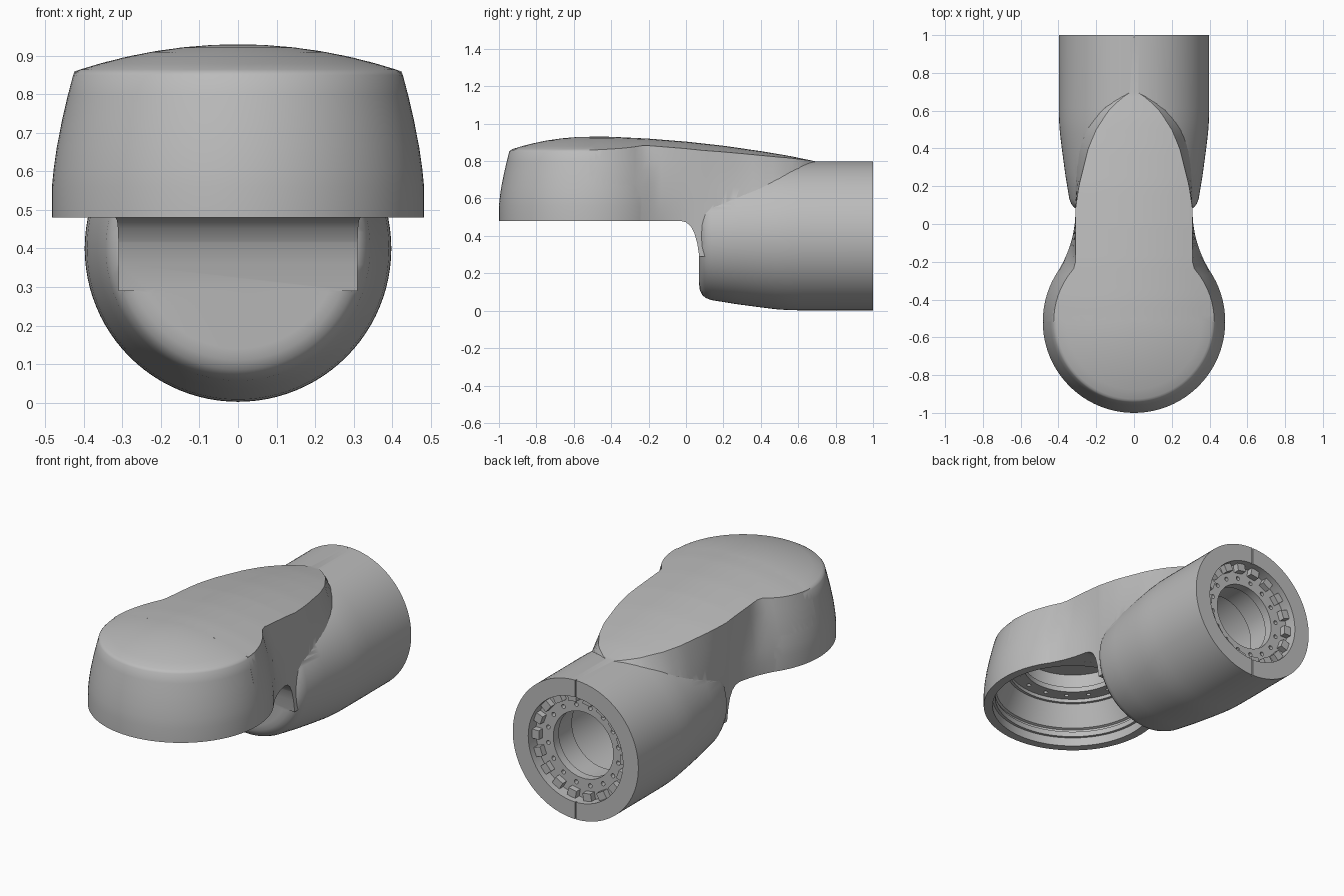
import bpy, bmesh
from math import sin, cos, pi, sqrt
from mathutils import Vector, Matrix

if "Cube" in bpy.data.objects:
    bpy.data.objects.remove(bpy.data.objects["Cube"])

grey = bpy.data.materials.new("satin grey")
grey.use_nodes = True
COLOR = (0.5, 0.5, 0.5, 1)
grey.diffuse_color = COLOR
grey.node_tree.nodes["Principled BSDF"].inputs["Base Color"].default_value = COLOR

HEAD_Y, HEAD_R, CREST_R = -0.517, 0.483, 0.425
BARREL_Z, REAR = 0.4, 1.0
HEAD = Matrix.Translation((0, HEAD_Y, 0))                                   # vertical axis
BARREL = Matrix.Translation((0, 0, BARREL_Z)) @ Matrix.Rotation(-pi / 2, 4, "X")  # axis along y


def loft(bm, sections, frame=Matrix()):
    """Skin a row of equal-length closed sections and cap both ends."""
    rows = [[bm.verts.new(frame @ Vector(p)) for p in s] for s in sections]
    n = len(rows[0])
    for a, b in zip(rows, rows[1:]):
        for i in range(n):
            j = (i + 1) % n
            bm.faces.new((a[i], a[j], b[j], b[i]))
    bm.faces.new(rows[0][::-1])
    bm.faces.new(rows[-1])


def lathe(bm, profile, frame, sides=96):
    """Revolve (radius, height) points about the frame's local z."""
    loft(bm, [[(r * cos(2 * pi * i / sides), r * sin(2 * pi * i / sides), h)
               for i in range(sides)] for r, h in profile], frame)


def make(name, bm):
    bmesh.ops.recalc_face_normals(bm, faces=bm.faces)
    mesh = bpy.data.meshes.new(name)
    bm.to_mesh(mesh)
    bm.free()
    mesh.materials.append(grey)
    ob = bpy.data.objects.new(name, mesh)
    bpy.context.collection.objects.link(ob)
    return ob


def turned(name, profile, frame):
    bm = bmesh.new()
    lathe(bm, profile, frame)
    return make(name, bm)


def combine(body, tool, operation):
    mod = body.modifiers.new(operation.lower(), "BOOLEAN")
    mod.object, mod.operation, mod.solver = tool, operation, "EXACT"
    tool.hide_render = True
    bpy.context.view_layer.objects.active = body
    bpy.ops.object.modifier_apply(modifier=mod.name)
    bpy.data.objects.remove(tool)


def smooth(ob, angle):
    bpy.ops.object.select_all(action="DESELECT")
    ob.select_set(True)
    bpy.context.view_layer.objects.active = ob
    bpy.ops.object.shade_smooth_by_angle(angle=angle)


def lerp_table(table, y):
    if y <= table[0][0]:
        return table[0][1]
    for (a, u), (b, v) in zip(table, table[1:]):
        if y <= b:
            return u + (v - u) * (y - a) / (b - a)
    return table[-1][1]


# Domed head, turned about the vertical axis
dome = [(r, 0.93 - 0.39 * r * r) for r in (0.41, 0.36, 0.3, 0.23, 0.15, 0.07, 0.01)]
body = turned("wrist_housing", [
    (HEAD_R, 0.48), (HEAD_R, 0.56), (0.478, 0.61), (0.47, 0.665), (0.457, 0.73),
    (0.441, 0.8), (0.428, 0.85), (0.421, 0.858)] + dome, HEAD)

# Barrel, turned about the long axis with a soft front edge
barrel = turned("barrel", [
    (0.02, 0.07), (0.26, 0.07), (0.29, 0.074), (0.315, 0.086), (0.332, 0.105),
    (0.343, 0.135), (0.365, 0.27), (0.381, 0.39), (0.392, 0.48), (0.397, 0.55),
    (0.398, 0.62), (0.398, REAR)], BARREL)

# Neck: lofted from head to barrel, ending in a tongue on top of the barrel
RIDGE = [(-0.517, 0.93), (-0.4, 0.93), (-0.2, 0.92), (0, 0.904), (0.2, 0.882),
         (0.4, 0.853), (0.55, 0.828), (0.7, 0.797)]
CREST = [(-0.22, 0.31), (0.08, 0.31), (0.2, 0.292), (0.4, 0.242), (0.5, 0.2),
         (0.6, 0.135), (0.66, 0.075), (0.7, 0.015)]
BELLY = [(-0.03, 0.4803), (0, 0.473), (0.025, 0.452), (0.045, 0.415), (0.06, 0.36), (0.071, 0.29)]
FILLET_R, FILLET_Y = 0.6, 0.07


def neck_section(y):
    d = y - HEAD_Y
    if y < -0.255:
        foot = sqrt(0.481 ** 2 - d * d)
    else:
        foot = 0.31 + FILLET_R - sqrt(FILLET_R ** 2 - min(y - FILLET_Y, 0) ** 2)
    crest = sqrt(CREST_R ** 2 - d * d) if y < -0.23 else lerp_table(CREST, y)
    low, ridge = lerp_table(BELLY, y), lerp_table(RIDGE, y)
    top = ridge - 0.39 * crest * crest
    bulge = 1.6 if y < -0.2 else 1.0
    half = []
    for k in range(7):
        t = k / 6
        z = low + (top - low) * t
        up = max(0, (z - 0.55) / (top - 0.55))
        half.append((foot + (crest - foot) * up ** bulge, z))
    half += [(crest * k / 6, ridge - 0.39 * (crest * k / 6) ** 2) for k in (5, 4, 3, 2, 1)]
    left = [(x, y, z) for x, z in half]
    return left + [(0, y, ridge)] + [(-x, y, z) for x, y, z in reversed(left)]


stations = sorted([HEAD_Y + 0.035 * i for i in range(35)] + [p[0] for p in BELLY] + [0.7])
bm = bmesh.new()
loft(bm, [neck_section(y) for y in stations if y <= 0.7])
neck = make("neck", bm)
combine(body, neck, "UNION")
combine(body, barrel, "UNION")

# Head socket: stepped opening, cone and bolting flange
combine(body, turned("head_socket", [
    (0.435, 0.45), (0.435, 0.53), (0.42, 0.53), (0.42, 0.56), (0.428, 0.56), (0.428, 0.575),
    (0.415, 0.58), (0.36, 0.7), (0.345, 0.7), (0.345, 0.72), (0.265, 0.72), (0.265, 0.75),
    (0.3, 0.75), (0.29, 0.84)], HEAD), "DIFFERENCE")

# Barrel socket: recess, bolting flange and hollow behind it
combine(body, turned("barrel_socket", [
    (0.3, REAR + 0.03), (0.3, 0.93), (0.19, 0.93), (0.19, 0.88), (0.205, 0.88), (0.205, 0.74),
    (0.27, 0.72), (0.27, 0.2)], BARREL), "DIFFERENCE")

# Bolt holes in both flanges and the split line across the rear rim
bm = bmesh.new()
for i in range(16):
    a = 2 * pi * (i + 0.5) / 16
    for frame, radius, h0, h1 in ((BARREL, 0.226, 0.9, 0.96), (HEAD, 0.305, 0.7, 0.738)):
        spot = frame @ Matrix.Translation((radius * cos(a), radius * sin(a), 0))
        lathe(bm, [(0.012, h0), (0.012, h1)], spot, 12)
for side in (-1, 1):
    slit = Matrix.Translation((0, REAR, BARREL_Z + side * 0.35)) @ Matrix.Diagonal((0.006, 0.02, 0.14, 1))
    bmesh.ops.create_cube(bm, size=1, matrix=slit)
combine(body, make("hole_cutter", bm), "DIFFERENCE")
smooth(body, 0.5)

# Ring of clamp teeth around the rear flange
bm = bmesh.new()
for i in range(18):
    turn = Matrix.Rotation(2 * pi * i / 18, 4, "Z")
    bmesh.ops.create_cube(bm, size=1, matrix=BARREL @ turn @ Matrix.Translation((0.28, 0, 0.945))
                          @ Matrix.Diagonal((0.046, 0.052, 0.04, 1)))
make("clamp_teeth", bm)
